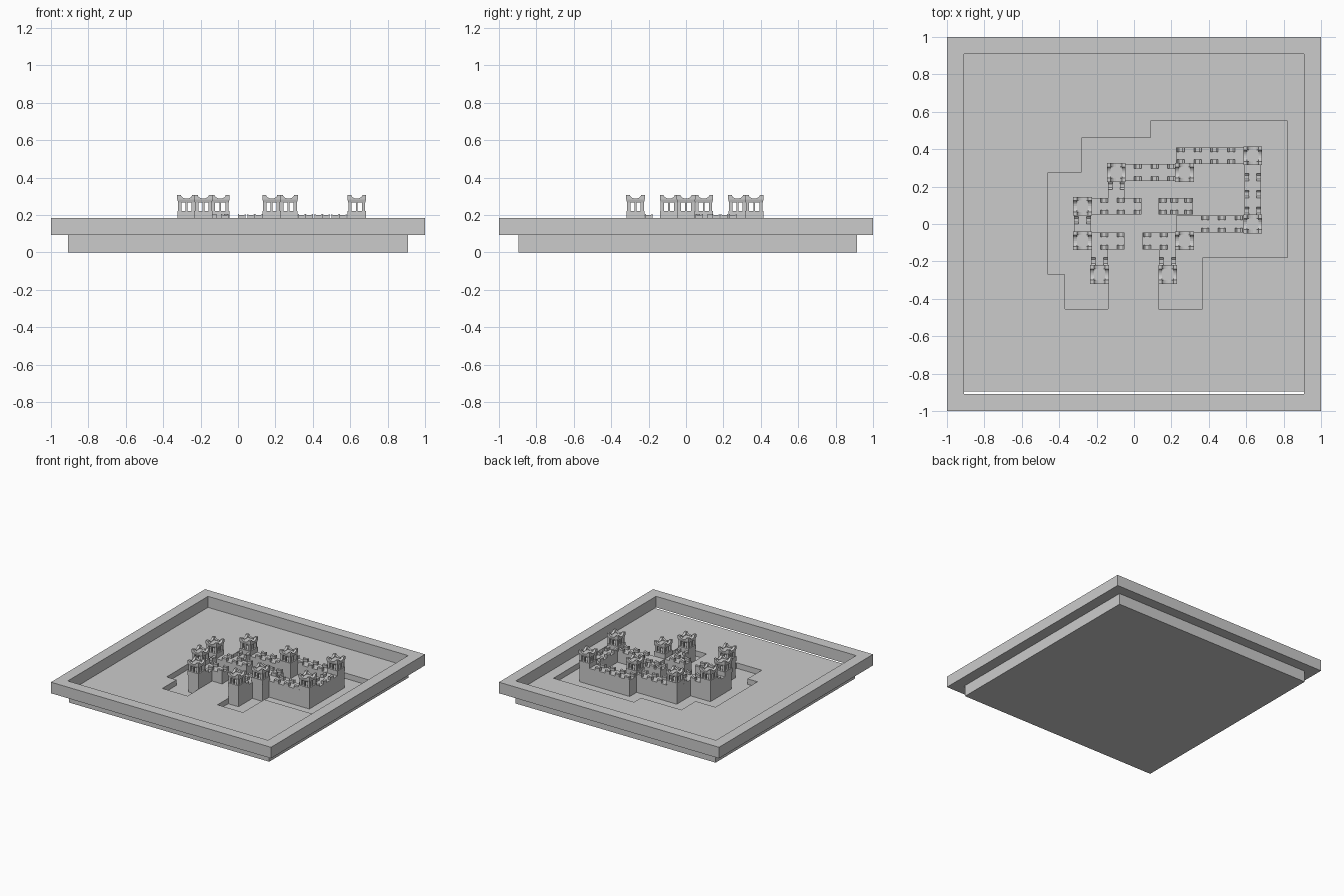
import bpy, bmesh, math
from mathutils import Matrix, Vector

if "Cube" in bpy.data.objects:
    bpy.data.objects.remove(bpy.data.objects["Cube"])

FLOOR, LAND = 0.047, 0.092      # moat floor and ground level
WALL_TOP = 0.18


def make_object(name, bm):
    bmesh.ops.recalc_face_normals(bm, faces=bm.faces)
    me = bpy.data.meshes.new(name)
    bm.to_mesh(me)
    bm.free()
    ob = bpy.data.objects.new(name, me)
    bpy.context.collection.objects.link(ob)
    return ob


def add_box(bm, x0, x1, y0, y1, z0, z1):
    m = Matrix.Translation(((x0 + x1) / 2, (y0 + y1) / 2, (z0 + z1) / 2)) \
        @ Matrix.Diagonal((x1 - x0, y1 - y0, z1 - z0, 1))
    return bmesh.ops.create_cube(bm, size=1, matrix=m)["verts"]


def add_prism(bm, pts, vec, matrix=Matrix()):
    """Extrude a closed outline of 3D points along vec."""
    f = bm.faces.new([bm.verts.new(matrix @ Vector(p)) for p in pts])
    ext = bmesh.ops.extrude_face_region(bm, geom=[f])["geom"]
    move = matrix.to_3x3() @ Vector(vec)
    for g in ext:
        if isinstance(g, bmesh.types.BMVert):
            g.co += move
    bm.faces.new([v for v in f.verts]) if not f.is_valid else None


# raised square frame, open in the middle
bm = bmesh.new()
rings = []
for r, z in ((1, 0.092), (1, 0.183), (0.91, 0.183), (0.91, 0.092)):
    rings.append([bm.verts.new((sx * r, sy * r, z))
                  for sx, sy in ((-1, -1), (1, -1), (1, 1), (-1, 1))])
for i in range(4):
    a, b = rings[i], rings[(i + 1) % 4]
    for k in range(4):
        bm.faces.new((a[k], a[(k + 1) % 4], b[(k + 1) % 4], b[k]))
make_object("base_frame", bm)

# ground slab with the moat cut in
bm = bmesh.new()
add_box(bm, -0.91, 0.91, -0.895, 0.915, 0, LAND)
ground = make_object("ground_slab", bm)

moat = [(-.14, -.455), (-.37, -.455), (-.37, -.27), (-.46, -.27), (-.46, .275),
        (-.28, .275), (-.28, .46), (.087, .46), (.087, .55), (.82, .55),
        (.82, -.18), (.365, -.18), (.365, -.455), (.132, -.455),
        (.132, -.27), (.18, -.27), (.18, -.09), (.27, -.09), (.27, 0),
        (.635, 0), (.635, .365), (.27, .365), (.27, .275), (-.095, .275),
        (-.095, .095), (-.275, .095), (-.275, -.09), (-.185, -.09),
        (-.185, -.27), (-.14, -.27)]
bm = bmesh.new()
add_prism(bm, [(x, y, FLOOR) for x, y in moat], (0, 0, 0.2))
cutter = make_object("moat_cutter", bm)
cutter.hide_render = True
mod = ground.modifiers.new("moat", "BOOLEAN")
mod.operation = "DIFFERENCE"
mod.solver = "EXACT"
mod.object = cutter
bpy.context.view_layer.objects.active = ground
bpy.ops.object.modifier_apply(modifier=mod.name)
bpy.data.objects.remove(cutter)

# tower: shaft, belt, open lookout room, flared cap, horned parapet
bm = bmesh.new()
add_box(bm, -.045, .045, -.045, .045, FLOOR - .005, .205)
add_box(bm, -.049, .049, -.049, .049, .185, .222)
for k in range(4):
    rot = Matrix.Rotation(k * math.pi / 2, 4, 'Z')
    corner = add_box(bm, -.045, -.027, -.045, -.027, .222, .27)
    post = add_box(bm, -.005, .005, -.045, -.033, .222, .27)
    bmesh.ops.transform(bm, matrix=rot, verts=corner + post)
    # curved dip between two raised corners
    dip = [(.03 * math.cos(a), -.05, .308 - .02 * math.sin(a))
           for a in [math.pi * i / 8 for i in range(9)]]
    outline = [(-.05, -.05, .283), (.05, -.05, .283), (.05, -.05, .308)] \
        + dip + [(-.05, -.05, .308)]
    add_prism(bm, outline, (0, .02, 0), rot)
cap = add_box(bm, -.05, .05, -.05, .05, .266, .286)
for v in cap:
    if v.co.z < .27:
        v.co.x *= .9
        v.co.y *= .9
tower_mesh = make_object("tower_1", bm)
spots = [(-.275, .095), (-.275, -.09), (-.185, -.27), (-.095, .275), (.27, .275),
         (.635, .365), (.635, 0), (.27, -.09), (.18, -.27)]
for i, (x, y) in enumerate(spots):
    ob = tower_mesh if i == 0 else bpy.data.objects.new(f"tower_{i + 1}", tower_mesh.data)
    if i:
        bpy.context.collection.objects.link(ob)
    ob.location = (x, y, 0)

# walls: direction, centre line, start, end, merlon positions
walls = [
    ("X", .365, .225, .60, (.25, .34, .43, .52)),
    ("X", .275, -.06, .23, (.02, .11, .2)),
    ("Y", .635, .04, .33, (.07, .16, .25)),
    ("X", 0, .225, .60, (.38, .47, .56)),
    ("Y", -.095, .13, .24, (.205,)),
    ("X", .095, -.24, .04, (-.16, -.07, .02)),
    ("Y", -.275, -.05, .06, (.02,)),
    ("X", -.09, -.24, -.05, (-.16, -.07)),
    ("Y", -.185, -.23, -.045, (-.2,)),
    ("X", -.09, .045, .23, (.07, .16)),
    ("Y", .18, -.23, -.045, (-.2,)),
    ("X", .095, .132, .315, (.155, .215, .29)),
]
for i, (axis, c, a, b, merlons) in enumerate(walls):
    bm = bmesh.new()
    add_box(bm, a, b, -.045, .045, FLOOR - .005, WALL_TOP)
    for p in merlons:
        for s in (-1, 1):
            # merlon with a dished top
            w, h = .02, .206
            pts = [(p - w, s * .045, WALL_TOP - .003), (p + w, s * .045, WALL_TOP - .003),
                   (p + w, s * .045, h), (p + w * .5, s * .045, h - .007),
                   (p - w * .5, s * .045, h - .007), (p - w, s * .045, h)]
            add_prism(bm, pts, (0, -s * .024, 0))
    ob = make_object(f"wall_{i + 1}", bm)
    if axis == "X":
        ob.location = (0, c, 0)
    else:
        ob.location = (c, 0, 0)
        ob.rotation_euler = (0, 0, math.pi / 2)
